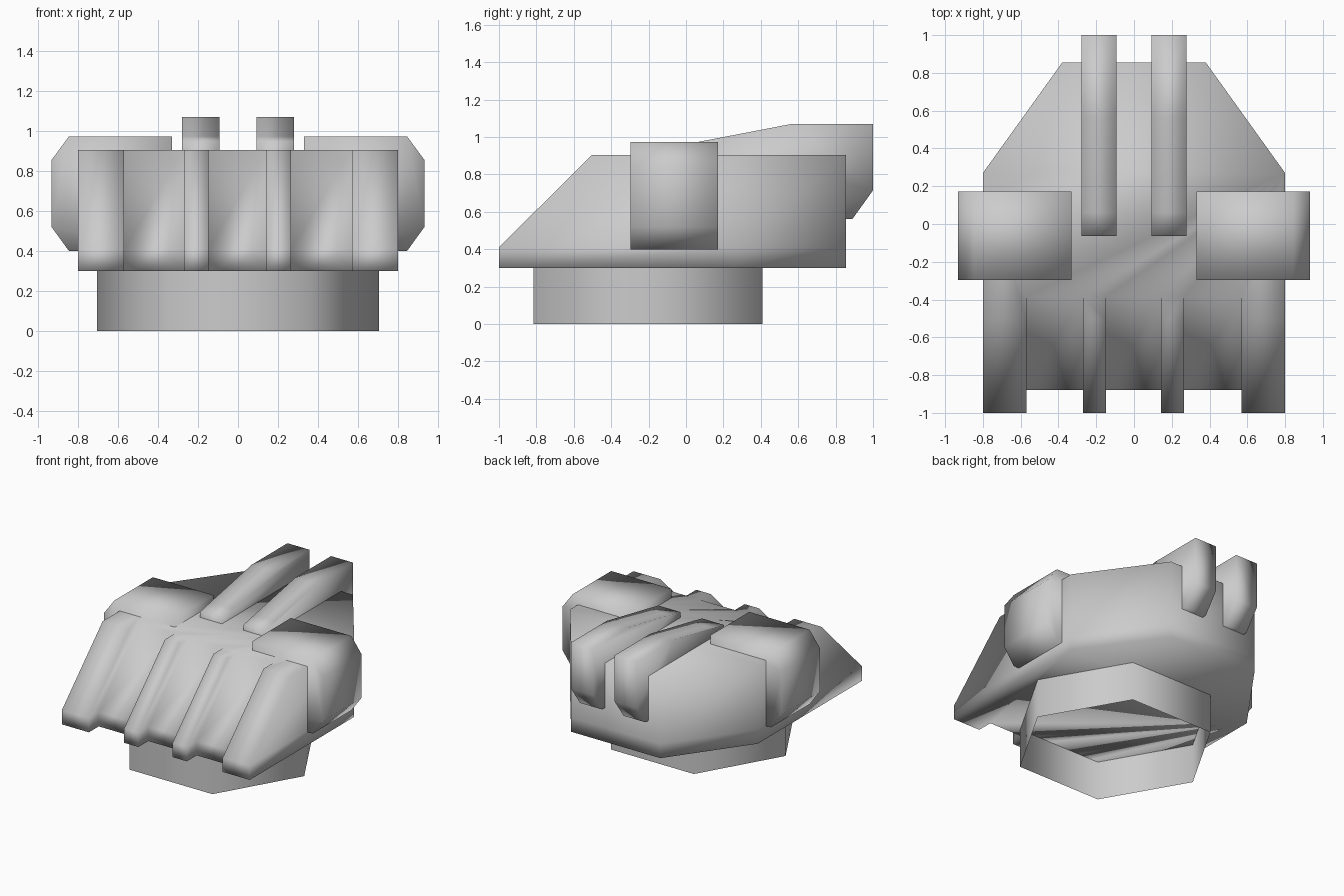
import bpy, bmesh
from math import cos, sin, pi

if "Cube" in bpy.data.objects:
    bpy.data.objects.remove(bpy.data.objects["Cube"])


def loft(name, rings, cap=True):
    """Join equal-length closed rings of points into a smooth-shaded object."""
    bm = bmesh.new()
    vs = [[bm.verts.new(p) for p in ring] for ring in rings]
    n = len(vs[0])
    for a, b in zip(vs, vs[1:]):
        for i in range(n):
            j = (i + 1) % n
            bm.faces.new((a[i], a[j], b[j], b[i]))
    if cap:
        bm.faces.new(vs[0][::-1])
        bm.faces.new(vs[-1])
        bmesh.ops.recalc_face_normals(bm, faces=bm.faces[:])
    for f in bm.faces:
        f.smooth = True
    me = bpy.data.meshes.new(name)
    bm.to_mesh(me)
    bm.free()
    ob = bpy.data.objects.new(name, me)
    bpy.context.collection.objects.link(ob)
    return ob


# Hull: plan outline with a stepped front, repeated at three heights
ridges = [(-0.8, -0.57), (-0.27, -0.148), (0.143, 0.265), (0.57, 0.8)]
GROOVE = 0.12


def hull_ring(z, front):
    pts = [(-0.38, 0.855, z), (-0.8, 0.27, z)]
    for k, (x0, x1) in enumerate(ridges):
        if k:
            pts.append((x0, front + GROOVE, z))
        pts += [(x0, front, z), (x1, front, z)]
        if k < len(ridges) - 1:
            pts.append((x1, front + GROOVE, z))
    return pts + [(0.8, 0.27, z), (0.38, 0.855, z)]


loft("hull", [hull_ring(0.3, -1.0), hull_ring(0.41, -1.0), hull_ring(0.905, -0.503)])

# Base collar: open six-sided tube
R = 0.706
loft("base_collar",
     [[(R * cos(i * pi / 3), -0.203 + R * sin(i * pi / 3), z) for i in range(6)]
      for z in (0.0, 0.3)], cap=False)

# Side pods: chamfered section extruded along y
pod = [(0.33, 0.4), (0.845, 0.4), (0.932, 0.52), (0.932, 0.855), (0.845, 0.973), (0.33, 0.973)]
# Rear pipes: side profile extruded along x
pipe = [(-0.063, 0.8), (-0.063, 0.948), (0.06, 0.973), (0.565, 1.07), (1.0, 1.07),
        (1.0, 0.715), (0.89, 0.562), (0.75, 0.562)]
for s, side in ((-1, "left"), (1, "right")):
    loft("side_pod_" + side, [[(s * x, y, z) for x, z in pod] for y in (-0.297, 0.172)])
    loft("rear_pipe_" + side, [[(s * x, y, z) for y, z in pipe] for x in (0.092, 0.279)])
